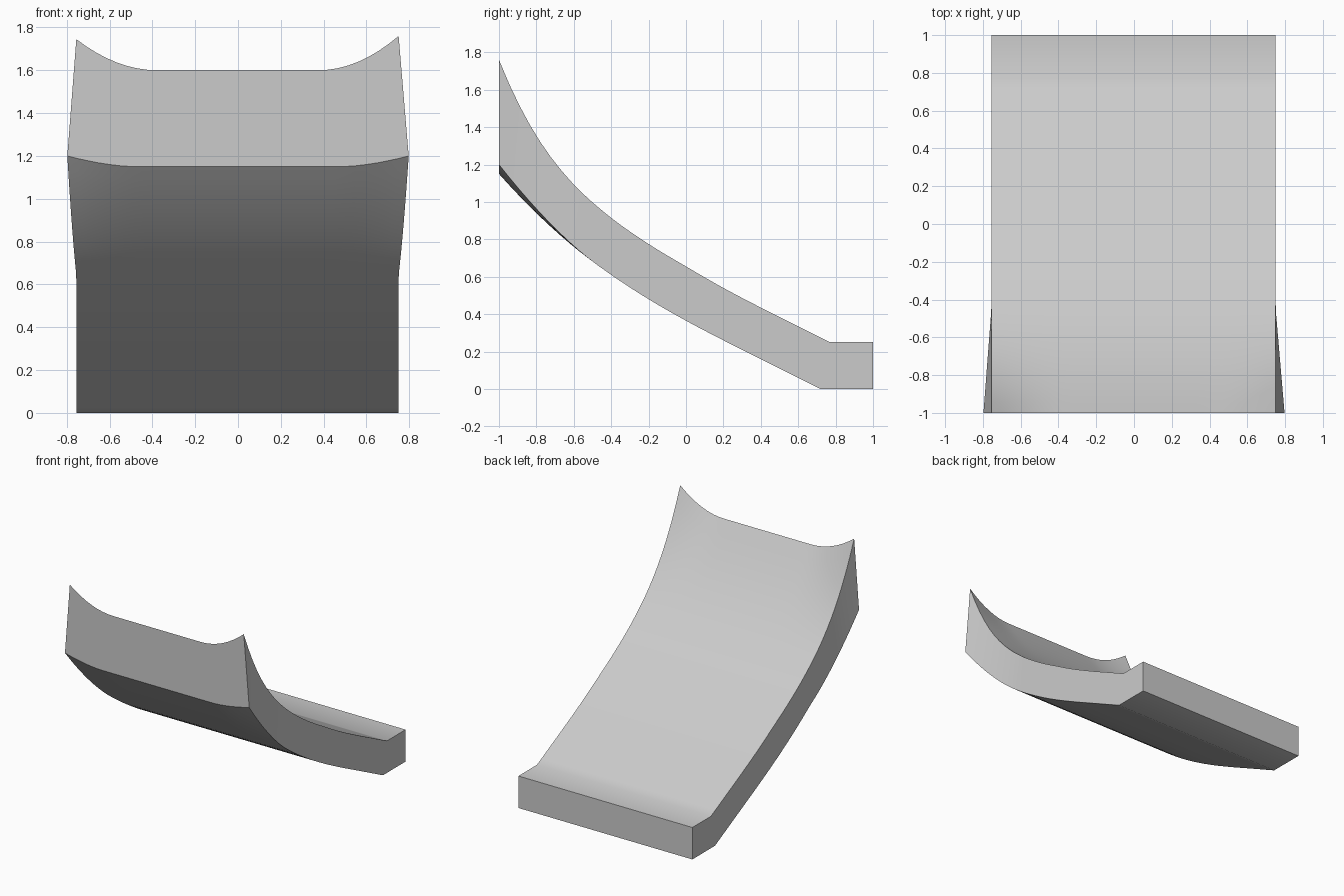
import bpy
import bmesh
import math

cube = bpy.data.objects.get("Cube")
if cube:
    bpy.data.objects.remove(cube, do_unlink=True)

# Centre-line heights, every 0.2 units from the front lip towards the back
TOP = [1.60, 1.315, 1.09, 0.915, 0.775, 0.655, 0.54, 0.435, 0.335, 0.235]
BOTTOM = [1.15, 0.94, 0.76, 0.61, 0.48, 0.365, 0.26, 0.16, 0.06, -0.04]
STEPS, COLUMNS = 32, 32


def height(points, y):
    """Smooth curve through evenly spaced heights."""
    s = (y + 1) / 0.2
    i = min(int(s), len(points) - 2)
    t = s - i
    b, c = points[i], points[i + 1]
    a = points[i - 1] if i else 3 * b - 3 * c + points[2]
    d = points[i + 2] if i + 2 < len(points) else 2 * c - b
    return b + t / 2 * (c - a + t * (2*a - 5*b + 4*c - d + t * (3*b - a - 3*c + d)))


def ramp(value, start, end):
    return max(0.0, min(1.0, (value - start) / (end - start)))


def top_point(u, y, flat):
    half = 0.755 if u < 0 else 0.75
    lip = 0.145 if u < 0 else 0.16
    z = 0.25 if flat else height(TOP, y)
    curl = ramp(abs(u), 0.5, 1) ** 2 * ramp(y, -0.4, -1) ** 3.5
    return half * u, y, z + lip * curl


def bottom_point(u, y, flat):
    half = 0.755 if u < 0 else 0.75
    half += (0.797 - half) * ramp(y, -0.45, -1)
    z = 0 if flat else height(BOTTOM, y)
    curl = ramp(abs(u), 0.6, 1) ** 1.7 * ramp(y, -0.5, -1) ** 1.5
    return half * u, y, z + 0.05 * curl


def sheet(bm, point, crease):
    """Rows of vertices along the slope, then the flat foot."""
    ys = [-1 + (crease + 1) * k / STEPS for k in range(STEPS)]
    rows = [(y, False) for y in ys] + [(crease, True), (1, True)]
    return [[bm.verts.new(point(2 * c / COLUMNS - 1, y, flat))
             for c in range(COLUMNS + 1)] for y, flat in rows]


def bridge(bm, first, second):
    for k in range(len(first) - 1):
        bm.faces.new((first[k], first[k + 1], second[k + 1], second[k]))


# Curved slab with a flat foot and a curled front lip
bm = bmesh.new()
upper = sheet(bm, top_point, 0.77)
lower = sheet(bm, bottom_point, 0.72)
for rows in (upper, lower):
    for r in range(len(rows) - 1):
        bridge(bm, rows[r], rows[r + 1])
for end in (0, -1):
    bridge(bm, upper[end], lower[end])
    bridge(bm, [row[end] for row in upper], [row[end] for row in lower])
bmesh.ops.recalc_face_normals(bm, faces=bm.faces)

mesh = bpy.data.meshes.new("curved_ramp")
bm.to_mesh(mesh)
bm.free()
slab = bpy.data.objects.new("curved_ramp", mesh)
bpy.context.collection.objects.link(slab)

# Plain grey surface
grey = bpy.data.materials.new("light_grey")
grey.use_nodes = True
colour = (0.6, 0.6, 0.6, 1)
grey.diffuse_color = colour
for node in grey.node_tree.nodes:
    if node.type == "BSDF_PRINCIPLED":
        node.inputs["Base Color"].default_value = colour
mesh.materials.append(grey)

bpy.ops.object.select_all(action="DESELECT")
slab.select_set(True)
bpy.context.view_layer.objects.active = slab
bpy.ops.object.shade_smooth_by_angle(angle=math.radians(35))
